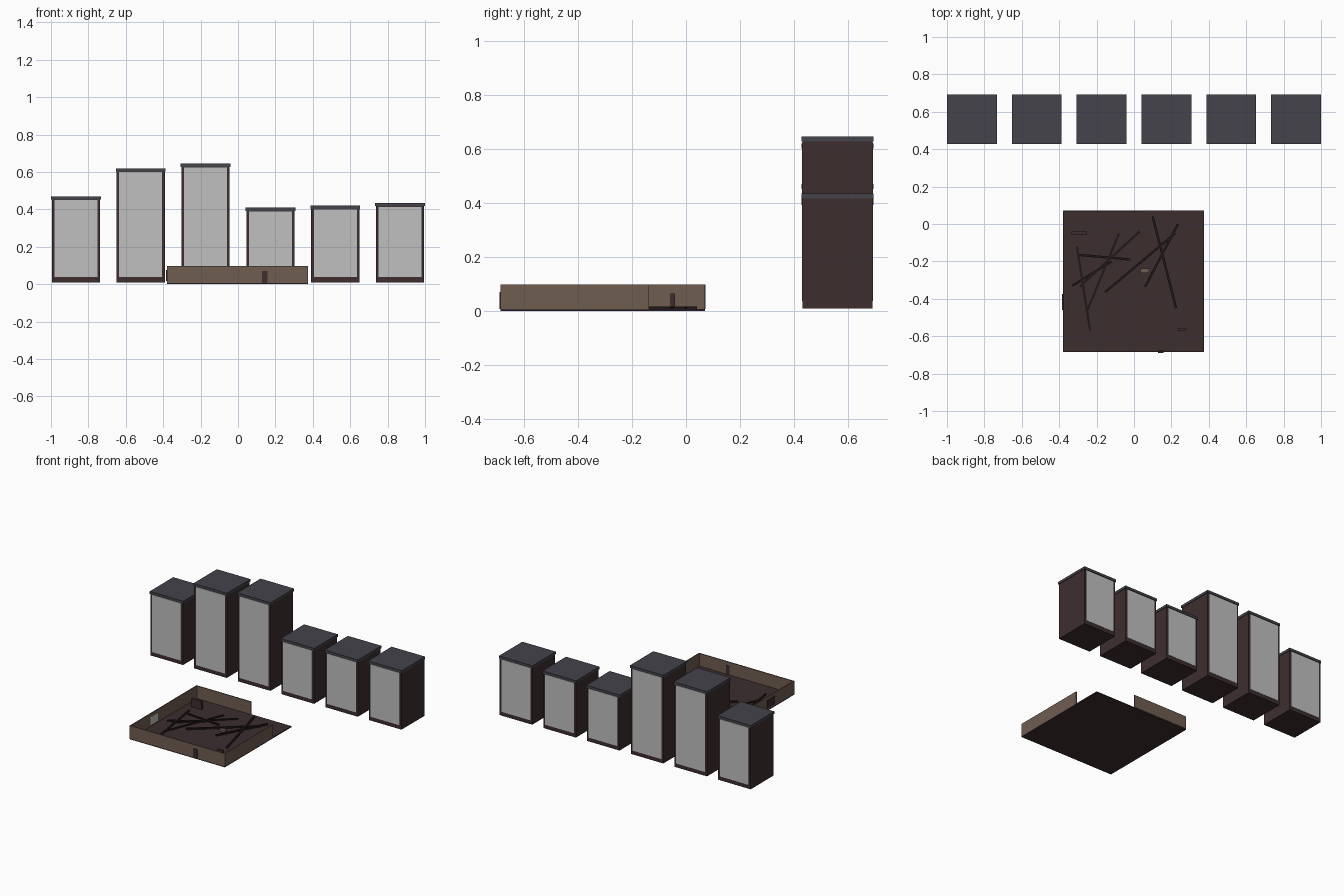
import bpy
import math

cube = bpy.data.objects.get("Cube")
if cube:
    bpy.data.objects.remove(cube, do_unlink=True)


def material(name, rgb):
    m = bpy.data.materials.new(name)
    m.use_nodes = True
    col = (*rgb, 1.0)
    m.diffuse_color = col
    m.node_tree.nodes["Principled BSDF"].inputs["Base Color"].default_value = col
    return m


brown = material("dark brown", (0.046, 0.027, 0.028))
slate = material("slate roof", (0.056, 0.056, 0.07))
pale = material("pale grey panel", (0.53, 0.53, 0.53))
tan = material("tan wall", (0.16, 0.11, 0.083))
charred = material("charred wood", (0.014, 0.009, 0.009))


def box(name, lo, hi, mat, turn=0.0):
    """Box between two corners, optionally turned about z."""
    size = [b - a for a, b in zip(lo, hi)]
    mid = [(a + b) / 2 for a, b in zip(lo, hi)]
    bpy.ops.mesh.primitive_cube_add(size=1, location=mid, rotation=(0, 0, turn))
    ob = bpy.context.object
    ob.name = name
    ob.scale = size
    ob.data.materials.append(mat)
    return ob


# Row of towers, each with a flat roof and a pale panel front and back
BACK_Y, HALF = 0.56, 0.133
for i, top in enumerate((0.47, 0.62, 0.645, 0.41, 0.42, 0.435)):
    x = (i - 2.5) * 0.3467
    b = HALF - 0.004
    box(f"tower_body_{i + 1}", (x - b, BACK_Y - b, 0.01),
        (x + b, BACK_Y + b, top - 0.018), brown)
    box(f"tower_roof_{i + 1}", (x - HALF, BACK_Y - HALF, top - 0.018),
        (x + HALF, BACK_Y + HALF, top), slate)
    p = HALF - 0.018
    for side, label in ((-1, "front"), (1, "back")):
        y = BACK_Y + side * b
        box(f"tower_{label}_panel_{i + 1}", (x - p, y - 0.002, 0.038),
            (x + p, y + 0.002, top - 0.021), pale)

# Yard floor
X0, X1, Y0, Y1, WALL, H = -0.38, 0.375, -0.685, 0.073, 0.007, 0.098
FLOOR = 0.007
box("yard_floor", (X0, Y0, 0), (X1, Y1 - 0.002, FLOOR), brown)

# Low walls, broken away at the back left corner
box("front_wall", (X0, Y0, FLOOR), (X1, Y0 + WALL, H), tan)
box("right_wall", (X0, Y0 + WALL, FLOOR), (X0 + WALL, Y1, H), tan)
box("left_wall", (X1 - WALL, Y0 + WALL, FLOOR), (X1, -0.137, H), tan)
box("back_wall", (X0 + WALL, Y1 - WALL, FLOOR), (0.055, Y1, H), tan)

# Door and window set in the walls
box("front_door", (0.128, Y0 - 0.005, FLOOR), (0.157, Y0 + 0.01, 0.07), brown)
box("window_frame", (X0 - 0.004, -0.46, 0.018), (X0 + 0.004, -0.375, 0.075), brown)
box("window_pane", (X0 + 0.004, -0.46, 0.018), (X0 + 0.009, -0.375, 0.075), pale)

# Loose furniture on the floor
box("cupboard", (-0.333, -0.058, FLOOR), (-0.25, -0.04, 0.065), brown)
box("stool", (0.235, -0.572, FLOOR), (0.28, -0.56, 0.05), brown)
box("crate", (0.034, -0.262, FLOOR), (0.08, -0.237, 0.022), tan)

# Fallen beams: start and end points on the floor
beams = [
    (-0.08, -0.05, -0.255, -0.475), (0.03, -0.04, -0.29, -0.335),
    (-0.305, -0.12, -0.235, -0.57), (-0.295, -0.165, -0.02, -0.19),
    (-0.33, -0.33, -0.12, -0.2), (0.1, 0.04, 0.225, -0.45),
    (0.235, 0.0, 0.06, -0.335), (0.22, -0.05, -0.155, -0.365),
]
for i, (ax, ay, bx, by) in enumerate(beams):
    cx, cy = (ax + bx) / 2, (ay + by) / 2
    half = math.hypot(bx - ax, by - ay) / 2
    box(f"fallen_beam_{i + 1}", (cx - half, cy - 0.006, FLOOR - 0.002),
        (cx + half, cy + 0.006, 0.014 + 0.0005 * i), charred,
        math.atan2(by - ay, bx - ax))
